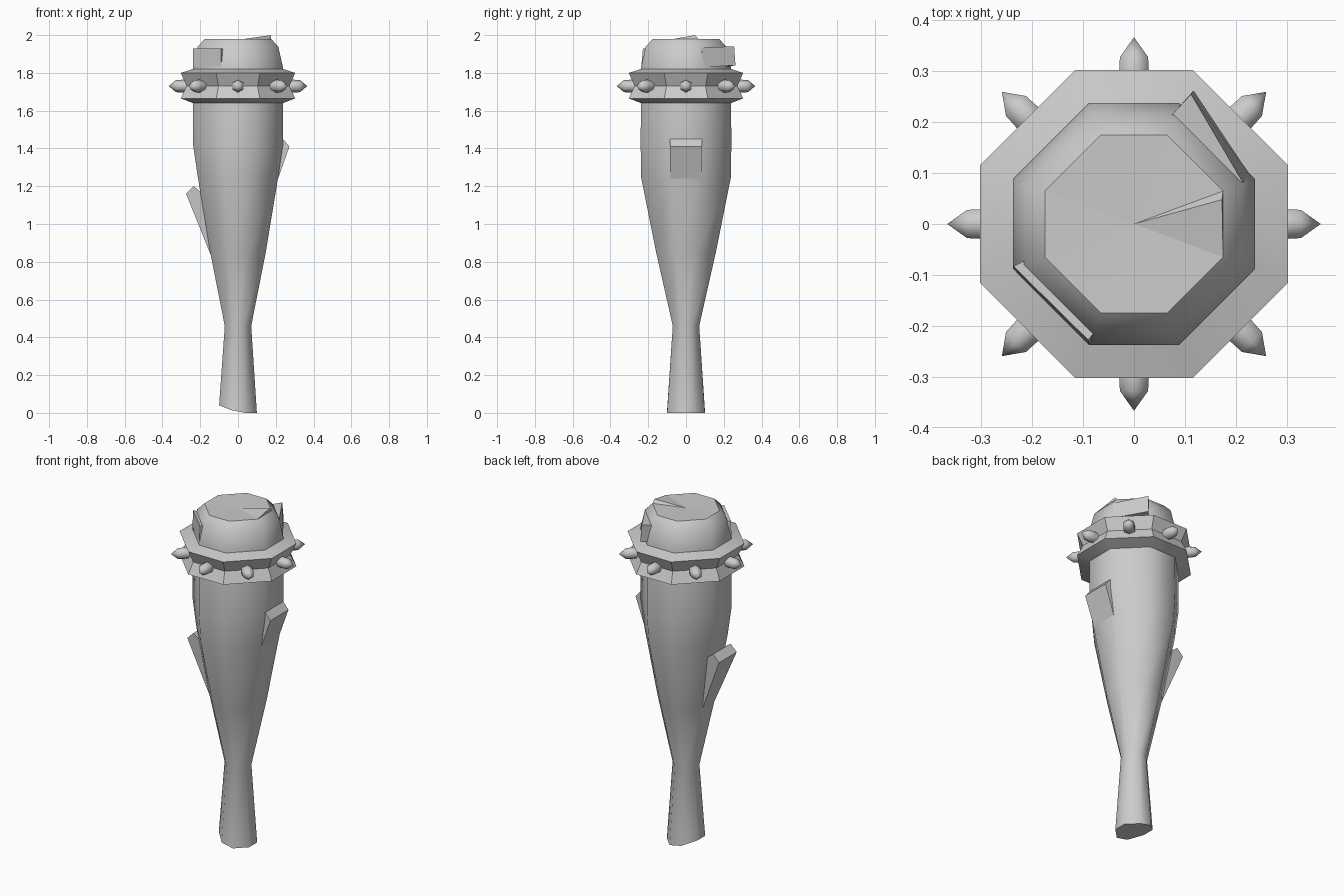
import bpy, bmesh, math
from mathutils import Matrix, Vector

if "Cube" in bpy.data.objects:
    bpy.data.objects.remove(bpy.data.objects["Cube"])

GREY = (0.6, 0.6, 0.6, 1)
grey = bpy.data.materials.new("plain grey")
grey.use_nodes = True
grey.diffuse_color = GREY
grey.node_tree.nodes["Principled BSDF"].inputs["Base Color"].default_value = GREY


def finish(name, bm, angle=None, fix_normals=True):
    """Turn a bmesh into an object, smooth below the given angle."""
    if fix_normals:
        bmesh.ops.recalc_face_normals(bm, faces=bm.faces)
    mesh = bpy.data.meshes.new(name)
    bm.to_mesh(mesh)
    bm.free()
    obj = bpy.data.objects.new(name, mesh)
    bpy.context.collection.objects.link(obj)
    mesh.materials.append(grey)
    if angle:
        bpy.ops.object.select_all(action='DESELECT')
        obj.select_set(True)
        bpy.context.view_layer.objects.active = obj
        bpy.ops.object.shade_smooth_by_angle(angle=math.radians(angle))
    return obj


def octagon(ax, ay, z, ratio=0.37):
    """Eight corners with short diagonals, flats facing the axes."""
    quarter = [(1, -ratio), (1, ratio)]
    points = []
    for _ in range(4):
        points += [Vector((x * ax, y * ay, z)) for x, y in quarter]
        quarter = [(-y, x) for x, y in quarter]
    return points


def bridge(bm, loops, closed=False):
    pairs = list(zip(loops, loops[1:]))
    if closed:
        pairs.append((loops[-1], loops[0]))
    for low, high in pairs:
        for i in range(len(low)):
            j = (i + 1) % len(low)
            bm.faces.new((low[i], low[j], high[j], high[i]))


# Shaft: octagonal loft with a slanted foot
profile = [(0, 0.1, 0.1), (0.46, 0.07, 0.07), (0.85, 0.147, 0.158),
           (1.25, 0.213, 0.238), (1.42, 0.238, 0.24), (1.83, 0.238, 0.238),
           (1.94, 0.213, 0.213), (1.98, 0.175, 0.175)]
bm = bmesh.new()
loops = [[bm.verts.new(p) for p in octagon(ax, ay, z)] for z, ax, ay in profile]
for v in loops[0]:
    v.co.z = 0.04 if v.co.x < -0.09 else 0.015 if v.co.x < 0 else 0
bridge(bm, loops)
bm.faces.new(reversed(loops[0]))
finish("club_shaft", bm, 50)

# Cap: fan with one lifted, split corner
bm = bmesh.new()
rim = [bm.verts.new(p) for p in octagon(0.175, 0.175, 1.98)]
centre = bm.verts.new((0, 0, 1.975))
lifted = bm.verts.new((0.173, 0.048, 2.0))
for i in range(1, 8):
    bm.faces.new((centre, rim[i], rim[(i + 1) % 8]))
bm.faces.new((centre, rim[0], lifted))
bm.faces.new((centre, lifted, rim[1]))
bm.faces.new((rim[0], rim[1], lifted))
finish("split_top", bm, fix_normals=False)

# Collar: band with a pinched waist
bm = bmesh.new()
collar = [(1.635, 0.225), (1.665, 0.303), (1.73, 0.272), (1.8, 0.303), (1.825, 0.225)]
bridge(bm, [[bm.verts.new(p) for p in octagon(a, a, z, 0.38)] for z, a in collar], True)
finish("collar", bm, 30)

# Spikes: six-sided studs around the collar
for n in range(8):
    bm = bmesh.new()
    loops = []
    for reach, radius in [(0.24, 0.031), (0.295, 0.034), (0.328, 0.032)]:
        loops.append([bm.verts.new((reach, radius * math.sin(k * math.pi / 3),
                                    1.73 + radius * math.cos(k * math.pi / 3)))
                      for k in range(6)])
    bridge(bm, loops)
    tip = bm.verts.new((0.367, 0, 1.73))
    for k in range(6):
        bm.faces.new((loops[-1][k], loops[-1][(k + 1) % 6], tip))
    bmesh.ops.rotate(bm, verts=bm.verts, matrix=Matrix.Rotation(n * math.pi / 4, 3, 'Z'))
    finish(f"spike_{n + 1}", bm, 65)


# Splinters: wedges lifting off the shaft sides
def prism(name, side_a, side_b):
    bm = bmesh.new()
    ends = [[bm.verts.new(p) for p in side] for side in (side_a, side_b)]
    bridge(bm, ends)
    for end in ends:
        bm.faces.new(end)
    finish(name, bm, 20)


def side_splinter(name, sign, outline, low_width, high_width):
    widths = (low_width, high_width, high_width, high_width)
    sides = [[(sign * x, s * w, z) for (x, z), w in zip(outline, widths)] for s in (-1, 1)]
    prism(name, *sides)


side_splinter("left_splinter", 1,
              [(0.212, 1.24), (0.272, 1.41), (0.238, 1.45), (0.19, 1.4)], 0.083, 0.085)
side_splinter("right_splinter", -1,
              [(0.146, 0.84), (0.275, 1.16), (0.235, 1.2), (0.17, 1.15)], 0.056, 0.083)

# Upright chips on two diagonal sides of the head
prism("front_chip",
      [(-0.238, -0.088, 1.82), (-0.237, -0.083, 1.93), (-0.19, -0.06, 1.92), (-0.19, -0.06, 1.82)],
      [(-0.088, -0.238, 1.82), (-0.09, -0.228, 1.93), (-0.06, -0.19, 1.92), (-0.06, -0.19, 1.82)])
prism("back_chip",
      [(0.235, 0.085, 1.83), (0.213, 0.083, 1.935), (0.19, 0.075, 1.93), (0.19, 0.07, 1.83)],
      [(0.117, 0.262, 1.84), (0.112, 0.255, 1.94), (0.075, 0.215, 1.935), (0.07, 0.2, 1.83)])
